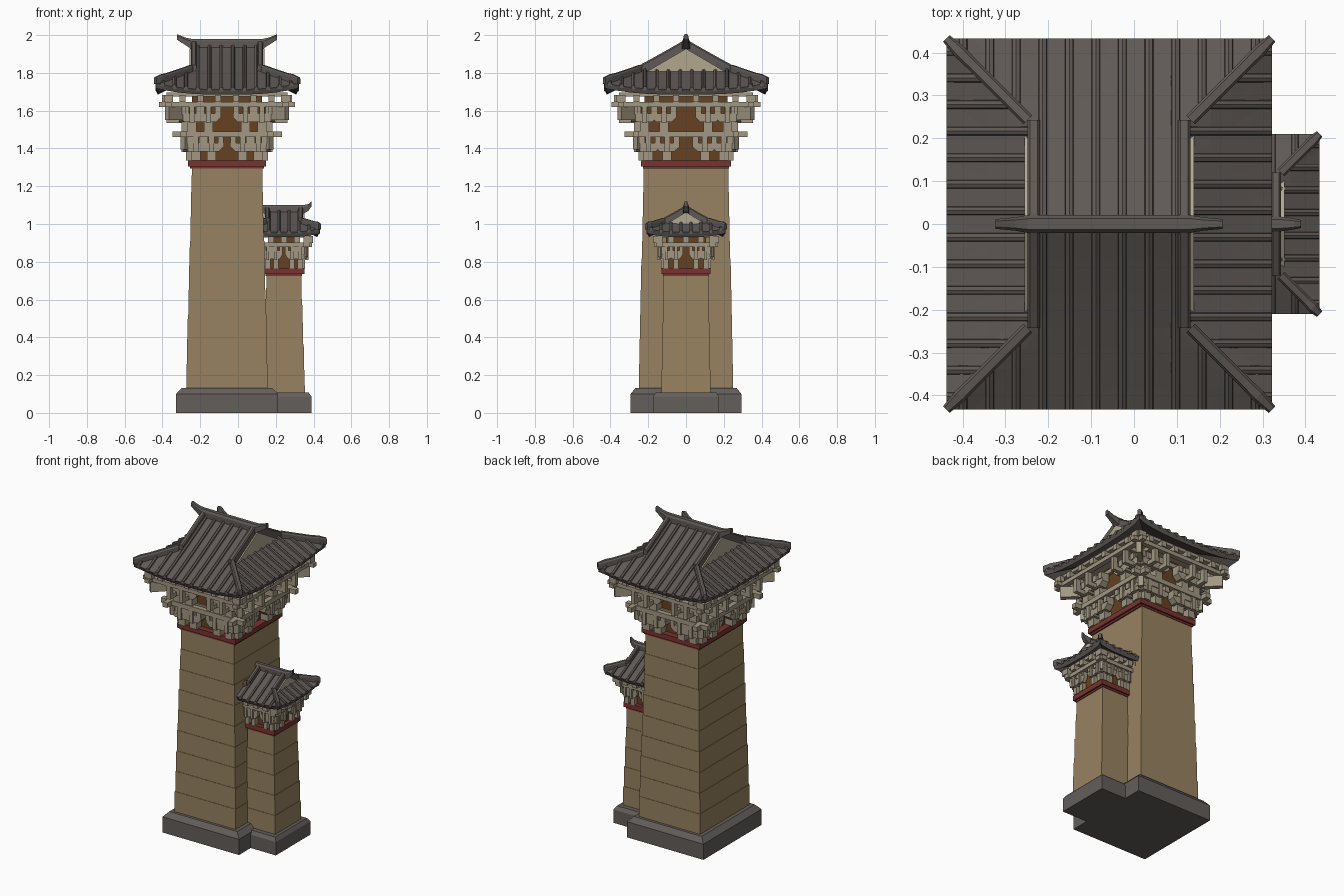
import bpy, bmesh, math
from mathutils import Matrix, Vector

cube = bpy.data.objects.get("Cube")
if cube:
    bpy.data.objects.remove(cube, do_unlink=True)


def material(name, rgb):
    m = bpy.data.materials.new(name)
    m.use_nodes = True
    m.diffuse_color = (*rgb, 1)
    m.node_tree.nodes["Principled BSDF"].inputs["Base Color"].default_value = (*rgb, 1)
    return m


ROOF = material("grey tile", (.115, .1, .092))
STONE = material("sandy stone", (.31, .225, .118))
BASE = material("grey stone", (.125, .112, .104))
BRACKET = material("pale timber", (.36, .312, .225))
BROWN = material("brown timber", (.133, .052, .016))
RED = material("dark red", (.19, .034, .028))
PLASTER = material("plaster", (.45, .39, .275))


def finish(name, bm, mat, normals=True):
    if normals:
        bmesh.ops.recalc_face_normals(bm, faces=bm.faces)
    me = bpy.data.meshes.new(name)
    bm.to_mesh(me)
    bm.free()
    me.materials.append(mat)
    ob = bpy.data.objects.new(name, me)
    bpy.context.collection.objects.link(ob)
    return ob


def loft(bm, rings):
    """Join equal rings of points into a capped tube."""
    vs = [[bm.verts.new(p) for p in r] for r in rings]
    n = len(vs[0])
    for a, b in zip(vs, vs[1:]):
        for i in range(n):
            bm.faces.new((a[i], a[(i + 1) % n], b[(i + 1) % n], b[i]))
    bm.faces.new(vs[0])
    bm.faces.new(vs[-1])


def stack(name, mat, cx, levels):
    """Stacked rectangles given as (z, half x, half y)."""
    bm = bmesh.new()
    loft(bm, [[(cx + i * hx, j * hy, z) for i, j in ((-1, -1), (1, -1), (1, 1), (-1, 1))]
              for z, hx, hy in levels])
    return finish(name, bm, mat)


def box(bm, M, u, w, z):
    """Box along wall u, outward w and height z, placed by M."""
    loft(bm, [[M @ Vector((a, -b, c)) for a, b in ((u[0], w[0]), (u[1], w[0]), (u[1], w[1]), (u[0], w[1]))]
              for c in z])


def sweep(bm, path, profile, scales=None):
    """Sweep an upright profile along a path."""
    path = [Vector(p) for p in path]
    rings = []
    for i, p in enumerate(path):
        t = path[min(i + 1, len(path) - 1)] - path[max(i - 1, 0)]
        side = Vector((t.y, -t.x, 0)).normalized()
        s = scales[i] if scales else 1
        rings.append([p + side * (a * s) + Vector((0, 0, b * s)) for a, b in profile])
    loft(bm, rings)


# Shaft of slightly stepped stone courses
def shaft(name, cx, z0, z1, lo, hi, courses):
    levels = []
    for i in range(courses):
        for t, ledge in ((i / courses, 0), ((i + 1) / courses, .0025)):
            levels.append((z0 + (z1 - z0) * t, lo[0] + (hi[0] - lo[0]) * t + ledge,
                           lo[1] + (hi[1] - lo[1]) * t + ledge))
    stack(name, STONE, cx, levels)


# One tier of bracket clusters carrying crossed beams
def bracket_tier(name, cx, z0, height, wall, out, tip, size, spread, beam_h):
    stack(name + "_wall", BROWN, cx, [(z0 - .01, *wall), (z0 + height + beam_h + .035, *wall)])
    bm, beams = bmesh.new(), bmesh.new()
    top = z0 + height
    for k in range(4):
        M = Matrix.Translation((cx, 0, 0)) @ Matrix.Rotation(k * math.pi / 2, 4, 'Z')
        a, b = (wall[0], wall[1]) if k % 2 == 0 else (wall[1], wall[0])
        near = min(out, .07)
        for u in (-a, -a * spread, a * spread, a):
            s = size
            box(bm, M, (u - .024 * s, u + .024 * s), (b - .01, b + near * .8), (z0, z0 + .06))
            # lateral arm with sloped ends
            arm = ((-.066, .095), (-.066, .075), (-.04, .05), (.04, .05), (.066, .075), (.066, .095))
            loft(bm, [[M @ Vector((u + p * s, -w, z0 + q)) for p, q in arm]
                      for w in (b + near * .3, b + near)])
            for c in (-.05, 0, .05):
                box(bm, M, (u + (c - .015) * s, u + (c + .015) * s),
                    (b + near * .25, b + near * 1.08), (z0 + .09, top))
            # projecting arm with upturned end
            box(bm, M, (u - .013 * s, u + .013 * s), (b, b + out + .01), (z0 + .045, z0 + .072))
            box(bm, M, (u - .013 * s, u + .013 * s), (b + out - .02, b + out + .01), (z0 + .05, top))
        end = a + out + tip
        box(beams, M, (-end, end), (b + out - .016, b + out + .016), (top, top + beam_h))
        box(beams, M, (-a - out, a + out), (b + .01, b + .03), (top, top + beam_h))
        # diagonal corner arm
        D = Matrix.Translation((cx, 0, 0)) @ Matrix.Translation(
            M.to_3x3() @ Vector((a, -b, 0))) @ Matrix.Rotation(k * math.pi / 2 + math.pi / 4, 4, 'Z')
        box(bm, D, (-.016 * size, .016 * size), (0, out * 1.5), (z0 + .06, top))
    finish(name + "_brackets", bm, BRACKET)
    finish(name + "_beams", beams, BRACKET)


# Small blocks and soffit board between the top beams and the roof
def eave_blocks(name, cx, z0, z1, half, count):
    bm = bmesh.new()
    for k in range(4):
        M = Matrix.Translation((cx, 0, 0)) @ Matrix.Rotation(k * math.pi / 2, 4, 'Z')
        a, b = half if k % 2 == 0 else half[::-1]
        for i in range(count):
            u = a * (2 * i / (count - 1) - 1) * 1.06
            box(bm, M, (u - .016, u + .016), (b - .025, b + .025), (z0, z1))
    finish(name + "_eave_blocks", bm, BRACKET)
    stack(name + "_soffit", BRACKET, cx, [(z1 - .008, half[0] + .01, half[1] + .01),
                                          (z1 + .012, half[0] + .01, half[1] + .01)])


# Hip-and-gable roof with tile rolls and ridges
def roof(name, cx, hx, hy, skirt, z0, slope, lift, gap, r, horn):
    gx, gy = hx - skirt, hy - skirt

    def point(side, sign, d, f):
        """Point d in from the eave, f from -1 to 1 along it."""
        rise = lift * abs(f) ** 3 * max(0, 1 - d / skirt)
        z = z0 + slope * d + .1 * d * d + rise
        if side == "long":
            return Vector((cx + f * max(hx - d, gx), sign * (hy - d), z))
        return Vector((cx + sign * (hx - d), f * (hy - d), z))

    bm, tiles, ridges = bmesh.new(), bmesh.new(), bmesh.new()
    roll = ((-r, -.01), (-r * .75, r * .8), (0, r * 1.15), (r * .75, r * .8), (r, -.01))
    N = 12
    for sign in (-1, 1):
        for side, length, half in (("long", hy, hx), ("short", skirt, hy)):
            depths = [skirt * i / 4 for i in range(5)]
            if side == "long":
                depths += [skirt + gy * i / 3 for i in range(1, 4)]
            rows = [[bm.verts.new(point(side, sign, d, 2 * i / N - 1)) for i in range(N + 1)] for d in depths]
            for a, b in zip(rows, rows[1:]):
                for i in range(N):
                    bm.faces.new((a[i], a[i + 1], b[i + 1], b[i]))
            for i in range(int(half / gap + .4)):
                for u in (-(i + .5) * gap, (i + .5) * gap):
                    if abs(u) > half - .02:
                        continue
                    reach = length if side == "long" and abs(u) < gx else min(skirt, half - abs(u))
                    path = []
                    for j in range(7):
                        d = reach * j / 6
                        width = max(hx - d, gx) if side == "long" else hy - d
                        path.append(point(side, sign, d, u / width))
                    sweep(tiles, path, roll)
        # hip and verge ridges
        w = r * 1.25
        bar = ((-w, -.015), (-w, w * 1.6), (-w * .6, w * 2.2), (w * .6, w * 2.2), (w, w * 1.6), (w, -.015))
        for e in (-1, 1):
            hip = [point("long", sign, skirt * i / 6, e) for i in range(7)]
            hip[0].z += r * .5
            sweep(ridges, hip, bar, [.75, 1.1, 1, 1, 1, 1, 1])
            verge = [point("long", sign, skirt + gy * i / 4, e) - Vector((e * w, 0, 0)) for i in range(5)]
            sweep(ridges, verge, bar)
    bmesh.ops.remove_doubles(bm, verts=bm.verts, dist=.0005)
    bm.normal_update()
    bmesh.ops.reverse_faces(bm, faces=[f for f in bm.faces if f.normal.z < 0])
    shell = finish(name + "_roof", bm, ROOF, False)
    mod = shell.modifiers.new("thickness", 'SOLIDIFY')
    mod.thickness, mod.offset = .03, -1
    finish(name + "_roof_tiles", tiles, ROOF)

    # main ridge with upswept ends
    top = point("long", 1, hy, 0).z
    h = r * 1.8
    bar = ((-h, -.02), (-h, h), (-h * .6, h * 1.6), (h * .6, h * 1.6), (h, h), (h, -.02))
    path = [(cx + x, 0, top + z) for x, z in ((-horn, h * 1.9), (-gx - .03, h * .7), (-gx, 0),
                                              (gx, 0), (gx + .03, h * .7), (horn, h * 1.9))]
    sweep(ridges, path, bar, [.55, .75, 1, 1, .75, .55])
    finish(name + "_ridges", ridges, ROOF)

    # gable ends: dark backing and plaster panel
    low = point("long", 1, skirt, 0).z
    for label, mat, shrink, x0, x1 in (("gable_backing", ROOF, 1, gx - .02, gx),
                                       ("gable_panel", PLASTER, .86, gx - .005, gx + .008)):
        g = bmesh.new()
        for e in (-1, 1):
            loft(g, [[(cx + e * x, -gy * shrink, low - .005), (cx + e * x, gy * shrink, low - .005),
                      (cx + e * x, 0, low + (top - low) * shrink)] for x in (x0, x1)])
        finish(name + "_" + label, g, mat)


# Main tower
X = -.058
stack("main_base", BASE, X, [(0, .27, .293), (.1, .27, .293), (.132, .24, .268)])
shaft("main_shaft", X, .13, 1.3, (.216, .25), (.184, .222), 9)
stack("main_red_band", RED, X, [(1.293, .195, .228), (1.305, .195, .228), (1.305, .206, .238), (1.337, .206, .238)])
bracket_tier("main_lower", X, 1.335, .125, (.165, .2), .065, .06, 1, .5, .03)
bracket_tier("main_upper", X, 1.49, .13, (.185, .22), .125, .05, 1, .53, .025)
eave_blocks("main", X, 1.645, 1.683, (.31, .345), 8)
roof("main", X, .38, .433, .19, 1.712, .5, .035, .062, .0115, .265)

# Side tower
S = .243
stack("side_base", BASE, S, [(0, .147, .175), (.085, .147, .175), (.107, .132, .16)])
shaft("side_shaft", S, .1, .73, (.111, .13), (.09, .116), 5)
stack("side_red_band", RED, S, [(.724, .097, .122), (.735, .097, .122), (.735, .108, .131), (.766, .108, .131)])
bracket_tier("side", S, .765, .112, (.085, .105), .035, .03, .55, .5, .025)
eave_blocks("side", S, .9, .937, (.13, .15), 5)
roof("side", S, .19, .21, .09, .957, .53, .022, .053, .0095, .147)
